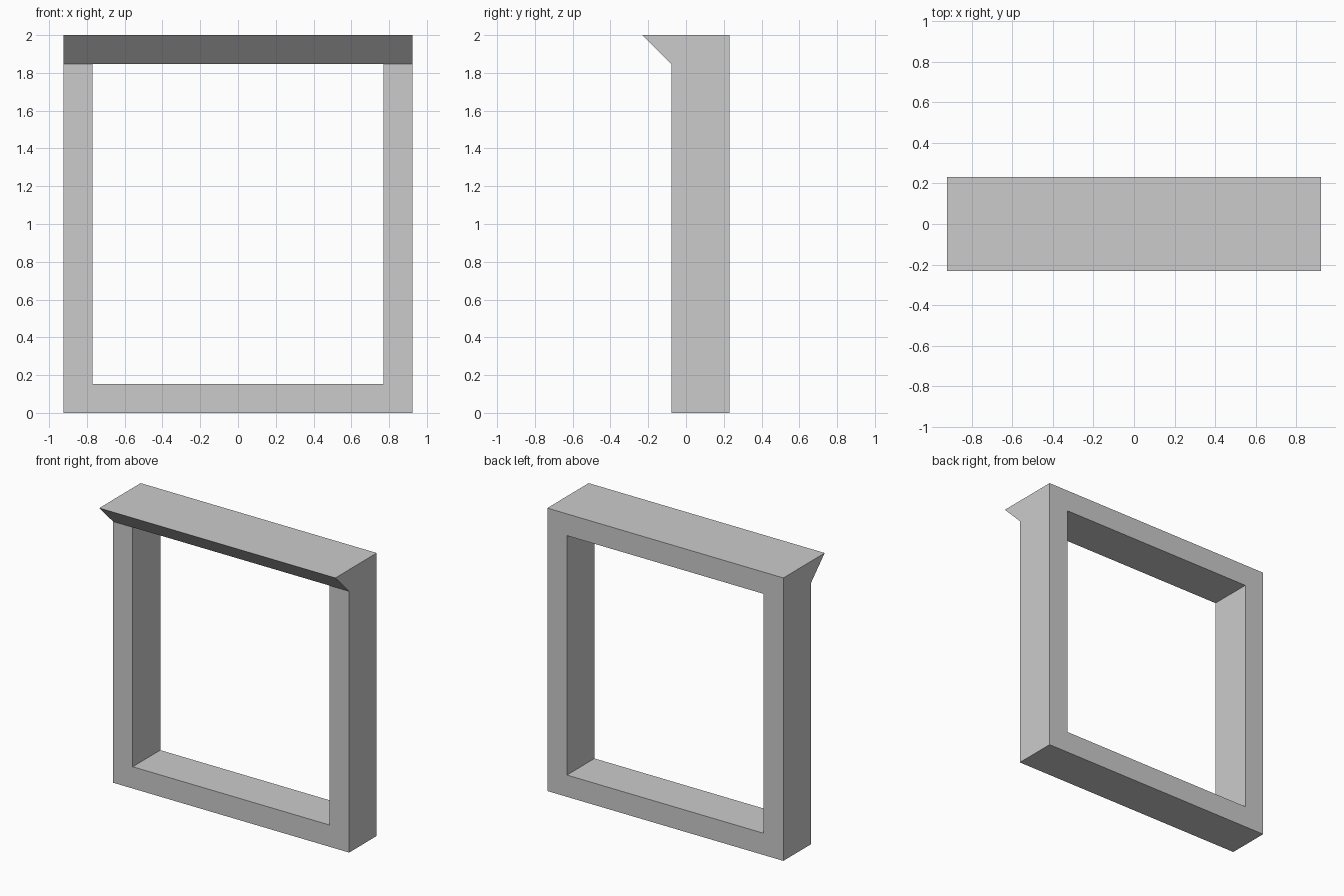
import bpy
import bmesh
from mathutils import Vector

cube = bpy.data.objects.get("Cube")
if cube:
    bpy.data.objects.remove(cube, do_unlink=True)

UNIT = 2 / 13            # bar thickness
HALF_W = 6 * UNIT
HEIGHT = 13 * UNIT
BACK = 1.5 * UNIT
DEPTH = 2 * UNIT
LIP = UNIT

grey = bpy.data.materials.new("light grey")
grey.use_nodes = True
colour = (0.6, 0.6, 0.6, 1)
grey.diffuse_color = colour
grey.node_tree.nodes["Principled BSDF"].inputs["Base Color"].default_value = colour

bm = bmesh.new()


def extrude(faces):
    """Extrude faces and return the new vertices and faces."""
    geom = bmesh.ops.extrude_face_region(bm, geom=faces)["geom"]
    verts = [g for g in geom if isinstance(g, bmesh.types.BMVert)]
    return verts, [g for g in geom if isinstance(g, bmesh.types.BMFace)]


# Back of the frame: a three by three grid with an open middle
xs = (-HALF_W, UNIT - HALF_W, HALF_W - UNIT, HALF_W)
zs = (0, UNIT, HEIGHT - UNIT, HEIGHT)
grid = [[bm.verts.new((x, BACK, z)) for x in xs] for z in zs]
cells = []
for r in range(3):
    for c in range(3):
        if (r, c) != (1, 1):
            cells.append(bm.faces.new((grid[r][c], grid[r][c + 1],
                                       grid[r + 1][c + 1], grid[r + 1][c])))

# Frame depth
verts, front = extrude(cells)
bmesh.ops.translate(bm, verts=verts, vec=Vector((0, -DEPTH, 0)))

# Sloping lip: pull only the upper edge of the header forward
header = [f for f in front if f.calc_center_median().z > HEIGHT - UNIT]
verts, _ = extrude(header)
upper = [v for v in verts if v.co.z > HEIGHT - UNIT / 2]
bmesh.ops.translate(bm, verts=upper, vec=Vector((0, -LIP, 0)))

# Clean up into a closed solid
bmesh.ops.remove_doubles(bm, verts=bm.verts[:], dist=0.0001)
bmesh.ops.recalc_face_normals(bm, faces=bm.faces[:])

mesh = bpy.data.meshes.new("window_frame")
bm.to_mesh(mesh)
bm.free()
mesh.materials.append(grey)
frame = bpy.data.objects.new("window_frame", mesh)
bpy.context.collection.objects.link(frame)
